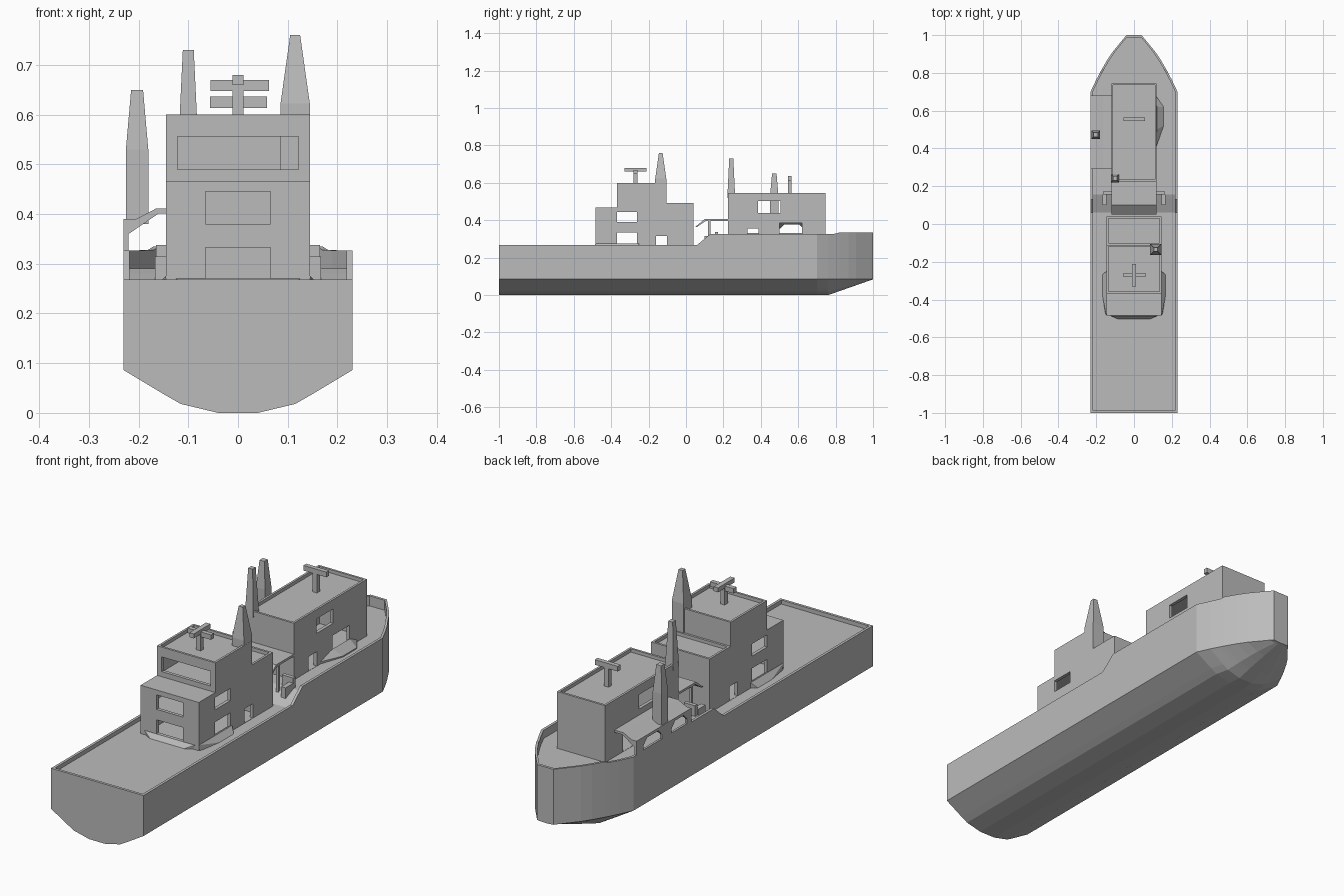
import bpy, bmesh

if "Cube" in bpy.data.objects:
    bpy.data.objects.remove(bpy.data.objects["Cube"])

grey = bpy.data.materials.new("ship_grey")
grey.diffuse_color = (0.5, 0.5, 0.5, 1)
grey.use_nodes = True
grey.node_tree.nodes["Principled BSDF"].inputs["Base Color"].default_value = grey.diffuse_color


def finish(name, bm):
    bmesh.ops.recalc_face_normals(bm, faces=bm.faces[:])
    me = bpy.data.meshes.new(name)
    bm.to_mesh(me)
    bm.free()
    me.materials.append(grey)
    ob = bpy.data.objects.new(name, me)
    bpy.context.collection.objects.link(ob)
    return ob


def prism(name, pts, a, b, axis):
    """Extrude a 2D outline along x (points are y,z) or along y (points are x,z)."""
    bm = bmesh.new()
    place = (lambda p, t: (t, p[0], p[1])) if axis == 'x' else (lambda p, t: (p[0], t, p[1]))
    lo = [bm.verts.new(place(p, a)) for p in pts]
    hi = [bm.verts.new(place(p, b)) for p in pts]
    n = len(pts)
    bm.faces.new(lo)
    bm.faces.new(hi[::-1])
    for i in range(n):
        bm.faces.new((lo[i], lo[(i + 1) % n], hi[(i + 1) % n], hi[i]))
    return finish(name, bm)


def box(name, x0, x1, y0, y1, z0, z1):
    return prism(name, [(y0, z0), (y1, z0), (y1, z1), (y0, z1)], x0, x1, 'x')


def cut(ob, cutter):
    mod = ob.modifiers.new("cut", 'BOOLEAN')
    mod.operation = 'DIFFERENCE'
    mod.solver = 'EXACT'
    mod.object = cutter
    bpy.context.view_layer.objects.active = ob
    bpy.ops.object.modifier_apply(modifier=mod.name)
    bpy.data.objects.remove(cutter)


def cut_boxes(ob, boxes):
    for b in boxes:
        cut(ob, box("cutter", *b))


def hull_of(name, pts):
    bm = bmesh.new()
    for p in pts:
        bm.verts.new(p)
    bmesh.ops.convex_hull(bm, input=bm.verts[:])
    return finish(name, bm)


def tower(name, x, y, levels):
    """Square mast from (height, half width) levels."""
    bm = bmesh.new()
    rings = [[bm.verts.new((x + sx * h, y + sy * h, z))
              for sx, sy in ((-1, -1), (1, -1), (1, 1), (-1, 1))] for z, h in levels]
    bm.faces.new(rings[0])
    bm.faces.new(rings[-1])
    for r, s in zip(rings, rings[1:]):
        for i in range(4):
            bm.faces.new((r[i], r[(i + 1) % 4], s[(i + 1) % 4], s[i]))
    return finish(name, bm)


# Hull: lofted sections with bulwark and sunken deck (y, half width, rim z, deck z)
AFT, FORE = 0.25, 0.29
stations = [(-1, .23, .268, .268), (-.988, .23, .268, .268), (-.988, .23, .268, AFT),
            (.06, .23, .268, AFT), (.13, .23, .327, .28), (.155, .23, .327, FORE),
            (.70, .23, .327, FORE), (.76, .202, .327, FORE), (.80, .181, .328, FORE),
            (.82, .170, .335, FORE), (.87, .141, .335, FORE), (.91, .114, .335, FORE),
            (.988, .05, .335, FORE), (.988, .05, .335, .335), (1, .04, .335, .335)]
bm = bmesh.new()
rings = []
for y, w, rim, deck in stations:
    rise = max(0, (y - .76) / .24 * .084)
    s = w / .23
    half = [(x * s, rise + z * (.086 - rise) / .086)
            for x, z in ((.04, 0), (.115, .018), (.145, .035), (.23, .086))]
    half += [(w, rim), (w - .012, rim), (w - .012, deck)]
    ring = half + [(-x, z) for x, z in reversed(half)]
    rings.append([bm.verts.new((x, y, z)) for x, z in ring])
for r, t in zip(rings, rings[1:]):
    for i in range(len(r)):
        j = (i + 1) % len(r)
        bm.faces.new((r[i], r[j], t[j], t[i]))
bm.faces.new(rings[0])
bm.faces.new(rings[-1])
bmesh.ops.remove_doubles(bm, verts=bm.verts[:], dist=1e-5)
finish("hull", bm)

# Aft deckhouse with bridge, hollow rooms, roof rims and windows
aft = prism("aft_deckhouse", [(-.485, .24), (.04, .24), (.04, .492), (-.11, .492), (-.11, .60),
                              (-.368, .60), (-.368, .467), (-.485, .467)], -.145, .145, 'x')
cut_boxes(aft, [
    (-.135, .135, -.358, -.12, .585, .7), (-.135, .135, -.10, .03, .477, .57),
    (-.13, .13, -.47, -.06, .251, .357), (-.13, .13, -.47, -.06, .372, .455),
    (-.13, .13, -.353, -.125, .481, .572),
    (-.2, .2, -.37, -.262, .39, .445), (-.2, .2, -.37, -.262, .27, .335),
    (-.2, .2, -.16, -.102, .251, .315),
    (-.065, .065, -.55, -.46, .38, .445), (-.065, .065, -.55, -.46, .27, .333),
    (-.122, .122, -.4, -.34, .49, .556)])

# Sloped skirts around the foot of the aft deckhouse
for sx, side in ((-1, "left"), (1, "right")):
    hull_of("skirt_" + side, [(sx * x, y, z) for x, y, z in (
        (.14, -.25, .24), (.14, -.485, .24), (.14, -.25, .275), (.14, -.485, .275),
        (.146, -.25, .275), (.146, -.485, .275), (.168, -.27, .24), (.168, -.37, .24),
        (.152, -.47, .24), (.168, -.27, .25), (.168, -.37, .25), (.152, -.47, .25))])
hull_of("skirt_front", [(sx * x, y, z) for sx in (-1, 1) for x, y, z in (
    (.125, -.48, .24), (.125, -.48, .27), (.125, -.486, .27), (.085, -.503, .24), (.085, -.503, .25))])

# Forward deckhouse
fore = box("forward_deckhouse", -.12, .12, .225, .745, .28, .545)
cut_boxes(fore, [
    (-.11, .11, .235, .735, .53, .6), (-.105, .105, .24, .73, .291, .515),
    (-.2, .2, .385, .505, .438, .503), (-.2, .2, .33, .388, .291, .355)])
cut(fore, prism("cutter", [(.50, .291), (.62, .291), (.62, .385), (.50, .385)], -.2, .2, 'x'))

# Sloped wedge on the right side of the forward deckhouse
hull_of("side_wedge", [(.115, .40, .28), (.115, .68, .28), (.115, .40, .30), (.115, .68, .30),
                       (.121, .50, .325), (.121, .62, .325),
                       (.157, .62, .28), (.157, .52, .28), (.157, .62, .295), (.157, .52, .295)])

# Left side shelter with arched wall
shelter = prism("side_shelter", [(-.23, .30), (-.23, .39), (-.205, .39), (-.165, .411), (-.118, .411),
                                 (-.118, .401), (-.16, .401), (-.22, .36), (-.22, .30)], .29, .68, 'y')
for a, b in ((.32, .43), (.50, .63)):
    cut(shelter, prism("cutter", [(a, .332), (b, .332), (b, .352), (b - .025, .378),
                                  (a + .025, .378), (a, .352)], -.25, -.195, 'x'))

# Canopy between the deckhouses, with posts and side steps
prism("walkway_canopy", [(.05, .365), (.06, .365), (.105, .396), (.23, .396), (.23, .406),
                         (.10, .406)], -.12, .12, 'x')
for sx, side in ((-1, "left"), (1, "right")):
    x = sx * .112
    box("canopy_post_" + side, x - .006, x + .006, .118, .13, .26, .40)
    a, b = sorted((sx * .11, sx * .165))
    box("deck_step_high_" + side, a, b, .155, .172, .27, .338)
    a, b = sorted((sx * .145, sx * .167))
    box("deck_step_low_" + side, a, b, .10, .155, .25, .315)

# Tapered masts
tower("left_mast", -.203, .472, [(.38, .0225), (.53, .0225), (.65, .012)])
tower("centre_mast", -.10, .242, [(.52, .021), (.73, .011)])
tower("right_mast", .115, -.135, [(.48, .0295), (.622, .0295), (.76, .010)])

# Radar antennas on both roofs
box("aft_antenna_pole", -.011, .011, -.281, -.259, .58, .67)
box("aft_antenna_crossbar", -.055, .062, -.28, -.26, .648, .67)
box("aft_antenna_long_bar", -.011, .011, -.33, -.212, .66, .68)
box("forward_antenna_pole", -.011, .011, .545, .565, .52, .62)
box("forward_antenna_bar", -.056, .058, .545, .565, .613, .636)
